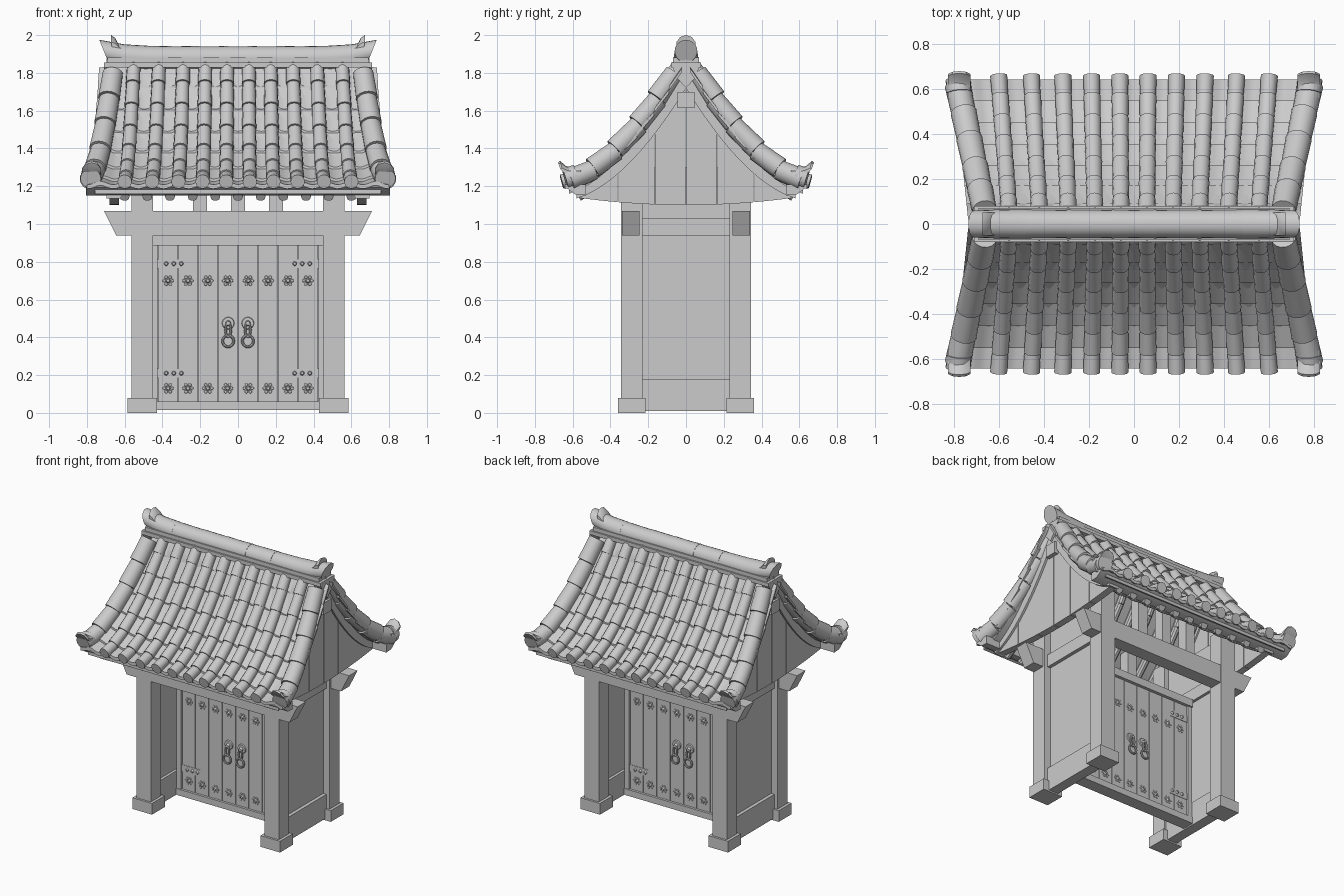
import bpy, bmesh, math
from mathutils import Vector

if "Cube" in bpy.data.objects:
    bpy.data.objects.remove(bpy.data.objects["Cube"])

parts = {}


def add(name, mirror, verts, faces):
    bm, _ = parts.setdefault(name, (bmesh.new(), mirror))
    vs = [bm.verts.new(v) for v in verts]
    new = [bm.faces.new([vs[i] for i in f]) for f in faces]
    bmesh.ops.recalc_face_normals(bm, faces=new)


def loft(name, mirror, rings, closed=False):
    n, m = len(rings[0]), len(rings)
    faces = []
    for k in range(m if closed else m - 1):
        a, b = k * n, (k + 1) % m * n
        faces += [(a + i, a + (i + 1) % n, b + (i + 1) % n, b + i) for i in range(n)]
    if not closed:
        faces += [tuple(range(n)), tuple(range((m - 1) * n, m * n))]
    add(name, mirror, [p for r in rings for p in r], faces)


def box(name, mirror, x0, x1, y0, y1, z0, z1):
    loft(name, mirror, [[(x0, y0, z), (x1, y0, z), (x1, y1, z), (x0, y1, z)] for z in (z0, z1)])


def prism(name, mirror, pts, axis, a, b):
    place = (lambda p, t: (t, p[0], p[1])) if axis == 'x' else (lambda p, t: (p[0], t, p[1]))
    loft(name, mirror, [[place(p, t) for p in pts] for t in (a, b)])


def tube(name, mirror, p0, p1, r0, r1, n=12):
    p0, p1 = Vector(p0), Vector(p1)
    q = (p1 - p0).to_track_quat('Z', 'Y')
    loft(name, mirror, [[p + q @ Vector((r * math.cos(2 * math.pi * i / n),
         r * math.sin(2 * math.pi * i / n), 0)) for i in range(n)] for p, r in ((p0, r0), (p1, r1))])


def torus(name, mirror, c, rx, rz, r, n=20, m=8):
    rings = []
    for k in range(n):
        a = 2 * math.pi * k / n
        ca, sa = math.cos(a), math.sin(a)
        rings.append([(c[0] + ca * (rx + r * math.cos(2 * math.pi * j / m)),
                       c[1] + r * math.sin(2 * math.pi * j / m),
                       c[2] + sa * (rz + r * math.cos(2 * math.pi * j / m))) for j in range(m)])
    loft(name, mirror, rings, True)


def band(name, mirror, ys, top, bot, xin, xout):
    loft(name, mirror, [[(xin(y), y, top(y)), (xout(y), y, top(y)),
                         (xout(y), y, bot(y)), (xin(y), y, bot(y))] for y in ys])


def span(a, b, n):
    return [a + (b - a) * i / n for i in range(n + 1)]


def roof(y):
    return 1.2 + 1.35 * max(0.68 - abs(y), 0) ** 1.743


def fan(y):
    return 0.915 + 0.085 * y / 0.65


# posts, stone bases and side walls
box('post', 'xy', 0.45, 0.565, 0.23, 0.345, 0.06, 1.33)
box('post_base', 'xy', 0.43, 0.585, 0.215, 0.36, 0, 0.08)
box('side_wall', 'x', 0.485, 0.515, -0.24, 0.24, 0.05, 1.3)
for z0, z1 in ((0.01, 0.08), (0.08, 0.18), (0.94, 1.03)):
    box('side_rail', 'x', 0.465, 0.54, -0.235, 0.235, z0, z1)

# cross beams and struts
prism('cross_beam', 'y', [(-0.645, 0.94), (0.645, 0.94), (0.71, 1.07), (-0.71, 1.07)], 'y', 0.245, 0.34)
for x in (-0.2, 0, 0.2):
    box('strut', 'y', x - 0.037, x + 0.037, 0.255, 0.33, 1.07, 1.34)
box('ridge_purlin', '', -0.71, 0.71, -0.045, 0.045, 1.615, 1.7)

# door frame and planks
box('door_frame', '', -0.46, 0.46, -0.045, 0.045, 0.015, 0.06)
box('door_frame', '', -0.46, 0.46, -0.05, 0.05, 0.885, 0.94)
for s in (-1, 1):
    box('door_frame', '', s * 0.425, s * 0.46, -0.04, 0.04, 0.05, 0.9)
box('door_core', '', -0.43, 0.43, -0.02, 0.02, 0.05, 0.89)
for i in range(4):
    box('door_plank', 'xy', 0.002 + i * 0.106, 0.104 + i * 0.106, 0.015, 0.028, 0.06, 0.885)
    for z in (0.13, 0.7):
        c = 0.055 + i * 0.105
        tube('door_rosette', 'xy', (c, 0.025, z), (c, 0.038, z), 0.014, 0.008)
        for k in range(6):
            a = k * math.pi / 3
            px, pz = c + 0.021 * math.cos(a), z + 0.021 * math.sin(a)
            tube('door_rosette', 'xy', (px, 0.025, pz), (px, 0.031, pz), 0.011, 0.007, 8)

# hinge plates with rivets, ring handles
for z in (0.21, 0.79):
    box('hinge_plate', 'xy', 0.28, 0.425, 0.02, 0.031, z - 0.025, z + 0.025)
    for x in (0.30, 0.34, 0.38):
        tube('hinge_rivet', 'xy', (x, 0.028, z), (x, 0.042, z), 0.013, 0.007, 10)
tube('handle_plate', 'xy', (0.052, 0.025, 0.475), (0.052, 0.036, 0.475), 0.034, 0.03, 16)
tube('handle_plate', 'xy', (0.052, 0.03, 0.475), (0.052, 0.055, 0.475), 0.016, 0.01)
torus('handle_ring', 'xy', (0.052, 0.048, 0.44), 0.014, 0.036, 0.007)
torus('handle_ring', 'xy', (0.052, 0.05, 0.38), 0.029, 0.03, 0.007)

# gable planks under the roof edge, and the barge board over them
for a, b in ((0.0, 0.165), (0.165, 0.36), (0.36, 0.565)):
    band('gable_plank', 'xy', span(a + 0.002, b - 0.002, 4), lambda y: roof(y) - 0.03,
         lambda y: 1.1 + 0.12 * y * y, lambda y: 0.63, lambda y: 0.68)
band('barge_board', 'xy', span(0, 0.58, 12), lambda y: roof(y) - 0.015,
     lambda y: roof(y) - 0.17 + 0.14 * y, lambda y: 0.62, lambda y: 0.695)

# roof deck, rafters and eave board
band('roof_deck', 'y', span(0, 0.62, 12), lambda y: roof(y) - 0.015, lambda y: roof(y) - 0.05,
     lambda y: -0.76 * fan(y), lambda y: 0.76 * fan(y))
for i in range(-5, 6):
    rys = [0.57, 0.42, 0.28, 0.14, 0.02]
    for a, b in zip(rys, rys[1:]):
        tube('rafter', 'y', (i * 0.12, a, roof(a) - 0.085), (i * 0.12, b, roof(b) - 0.085), 0.026, 0.026, 10)
prism('eave_board', 'y', [(0.53, 1.152), (0.585, 1.155), (0.637, 1.195), (0.625, 1.205), (0.53, 1.21)], 'x', -0.805, 0.805)

# rows of wavy pan tiles and columns of round tiles
rows = [0.03, 0.1, 0.18, 0.27, 0.365, 0.46, 0.56, 0.65]
us = span(-0.8, 0.8, 98)
for a, b in zip(rows, rows[1:]):
    rings = []
    for y, lift in ((a, 0), (b, 0.014)):
        wave = [(u * fan(y), y - 0.01, roof(y) + lift
                 + 0.009 * math.cos(2 * math.pi * (abs(u) - 0.0625) / 0.133)) for u in us]
        rings.append(wave + [(x, yy, z - 0.022) for x, yy, z in reversed(wave)])
    loft('pan_tile_row', 'y', rings)
    for c in (0.0625, 0.188, 0.316, 0.455, 0.6):
        tube('round_tile', 'xy', (c * fan(a), a, roof(a) + 0.017), (c * fan(b), b + 0.008, roof(b) + 0.021),
             0.035, 0.038)

# edge ridges with upturned ends
edge = [0.06, 0.15, 0.25, 0.37, 0.49, 0.61]
ex = lambda y: 0.65 + 0.215 * y
for a, b in zip(edge, edge[1:]):
    tube('edge_ridge_tile', 'xy', (ex(a), a, roof(a) + 0.012), (ex(b), b + 0.006, roof(b) + 0.022), 0.054, 0.058, 16)
tube('edge_ridge_cap', 'xy', (0.775, 0.58, 1.258), (0.78, 0.64, 1.24), 0.057, 0.055, 16)
tongue = [(0.55, 1.3), (0.6, 1.295), (0.635, 1.307), (0.668, 1.335), (0.678, 1.325), (0.655, 1.28), (0.625, 1.255), (0.55, 1.25)]
rings = []
for x, s in ((0.725, 0.45), (0.745, 0.85), (0.775, 1), (0.805, 0.85), (0.825, 0.45)):
    rings.append([(x, 0.6 + (y - 0.6) * (0.7 + 0.3 * s), 1.265 + (z - 1.265) * s) for y, z in tongue])
loft('edge_ridge_tongue', 'xy', rings)

# main ridge with slanted, rising ends
box('ridge_base', '', -0.71, 0.71, -0.08, 0.08, 1.828, 1.855)
box('ridge_base', '', -0.69, 0.69, -0.07, 0.07, 1.855, 1.882)
prism('ridge_end_tile', 'x', [(-0.075, 1.84), (0.075, 1.84), (0.045, 1.77), (0, 1.72), (-0.045, 1.77)], 'x', 0.65, 0.71)
path = [(0, 1.878), (0.1, 1.878), (0.3, 1.878), (0.5, 1.88)]
for a, b in zip(path, path[1:]):
    tube('ridge_roll', 'x', (a[0], 0, a[1]), (b[0], 0, b[1]), 0.062, 0.064, 20)
rings = []
for x, z, r, s in ((0.48, 1.878, 0.066, 0), (0.6, 1.887, 0.064, 0), (0.71, 1.915, 0.06, 0.4)):
    ring = [(r * math.cos(k * math.pi / 10), r * math.sin(k * math.pi / 10)) for k in range(20)]
    rings.append([(x + s * v, u, z + v) for u, v in ring])
loft('ridge_end', 'x', rings)
horn = [(0.6, 1.92), (0.69, 1.92), (0.668, 1.96), (0.672, 2.0), (0.65, 1.985), (0.635, 1.955)]
rings = []
for y, s in ((-0.05, 0.55), (-0.03, 0.88), (0, 1), (0.03, 0.88), (0.05, 0.55)):
    rings.append([(x, y, 1.92 + (z - 1.92) * s) for x, z in horn])
loft('ridge_horn', 'x', rings)

# finish: objects, mirroring, shading
bpy.ops.object.select_all(action='DESELECT')
for name, (bm, mirror) in parts.items():
    me = bpy.data.meshes.new(name)
    bm.to_mesh(me)
    bm.free()
    ob = bpy.data.objects.new(name, me)
    bpy.context.collection.objects.link(ob)
    if mirror:
        mod = ob.modifiers.new('mirror', 'MIRROR')
        mod.use_axis = ('x' in mirror, 'y' in mirror, False)
        mod.use_mirror_merge = False
    ob.select_set(True)
    bpy.context.view_layer.objects.active = ob
bpy.ops.object.shade_smooth_by_angle(angle=math.radians(35))
